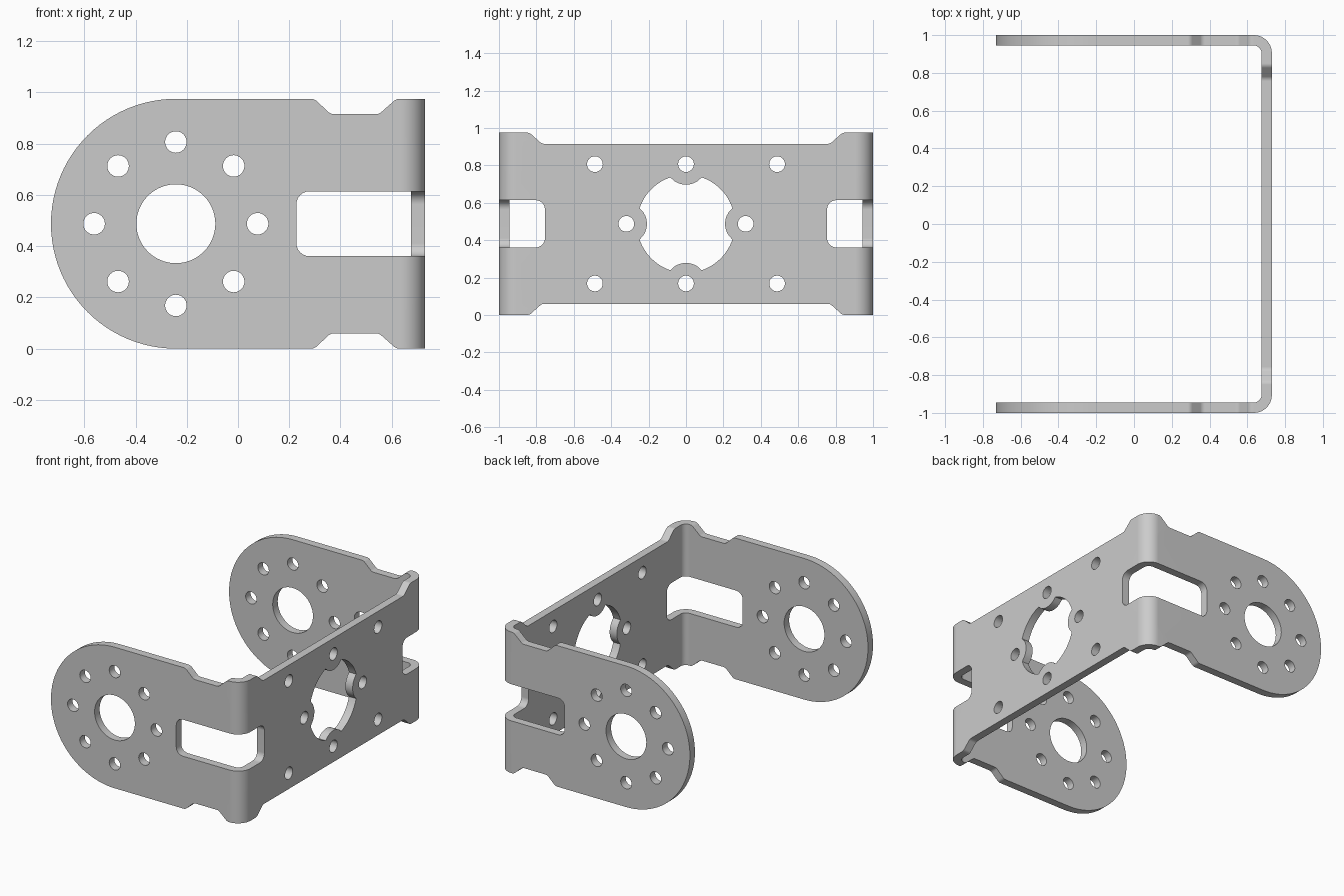
import bpy, bmesh
from math import pi, sin, cos, sqrt, radians
from mathutils import Vector

if "Cube" in bpy.data.objects:
    bpy.data.objects.remove(bpy.data.objects["Cube"])

# Sheet-metal dimensions
T = 0.055                      # thickness
X, Y = 0.73, 1.0               # outer half sizes
H = 0.4875                     # half height
R_OUT = 0.095                  # outer bend radius
RM = R_OUT - T / 2             # mid-sheet bend radius
B0 = Y - R_OUT                 # bend start on the flat sheet
B1 = B0 + RM * pi / 2          # bend end on the flat sheet
CX = -X + H                    # centre of the rounded ear
RING, HOLE = 0.319, 0.042      # bolt circle radius, bolt hole radius


def flat(x):
    """Position along the unfolded sheet of a point at x on the side ear."""
    return B1 + (X - R_OUT) - x


def circle(cx, cy, r, n=32):
    return [(cx + r * cos(2 * pi * i / n), cy + r * sin(2 * pi * i / n)) for i in range(n)]


def fillet(points, n=6):
    """Round polygon corners; each point is (u, v, radius)."""
    out = []
    for i, (u, v, r) in enumerate(points):
        p = Vector((u, v))
        if r == 0:
            out.append((u, v))
            continue
        a = (Vector(points[i - 1][:2]) - p).normalized()
        b = (Vector(points[(i + 1) % len(points)][:2]) - p).normalized()
        half = a.angle(b) / 2
        mid = (a + b).normalized()
        across = (b - a).normalized()
        centre = p + mid * (r / sin(half))
        sweep = pi / 2 - half
        for k in range(n + 1):
            t = sweep * (2 * k / n - 1)
            q = centre + (across * sin(t) - mid * cos(t)) * r
            out.append((q.x, q.y))
    return out


def fold(s, h, n):
    """Fold a flat sheet point into the U shape; n is the offset through the sheet."""
    a, side = abs(s), (1 if s >= 0 else -1)
    if a <= B0:
        x, y = X - T / 2 + n, a
    elif a < B1:
        th = (a - B0) / RM
        x, y = X - R_OUT + (RM + n) * cos(th), B0 + (RM + n) * sin(th)
    else:
        x, y = X - R_OUT - (a - B1), Y - T / 2 + n
    return Vector((x, side * y, h + H))


# Outer outline: relief notches beside each bend, round ears
low = H - 0.06
edge = [(0.77, low), (0.837, H), (flat(0.618), H), (flat(0.55), low),
        (flat(0.362), low), (flat(0.298), H)]
top = [(s, h, 0.035) for s, h in edge]
arc = [(flat(CX) + H * sin(pi * i / 48), H * cos(pi * i / 48), 0) for i in range(49)]
half = top + arc + [(s, -h, r) for s, h, r in reversed(top)]
loops = [fillet(half + [(-s, h, r) for s, h, r in reversed(half)])]


# Scalloped centre opening in the back plate
def scallop(a):
    phi = (a + pi / 4) % (pi / 2) - pi / 4
    k = 0.11 ** 2 - (RING * sin(phi)) ** 2
    return min(0.262, RING * cos(phi) - sqrt(k)) if k > 0 else 0.262


angles = [2 * pi * i / 96 for i in range(96)]
loops.append([(scallop(a) * cos(a), scallop(a) * sin(a)) for a in angles])

# Back plate bolt holes
for s, h in [(RING, 0), (-RING, 0)] + [(u, v) for u in (-0.487, 0, 0.487) for v in (-RING, RING)]:
    loops.append(circle(s, h, HOLE))

# Ears: bearing hole, ring of bolt holes, slot running round the bend
for side in (1, -1):
    c = side * flat(CX)
    loops.append(circle(c, 0, 0.154, 64))
    for i in range(8):
        loops.append(circle(c + RING * cos(i * pi / 4), RING * sin(i * pi / 4), HOLE))
    u0, u1, v = side * 0.754, side * flat(0.228), 0.1265
    loops.append(fillet([(u0, -v, 0.05), (u1, -v, 0.05), (u1, v, 0.05), (u0, v, 0.05)]))

# Fill the flat sheet
bm = bmesh.new()
for loop in loops:
    vs = [bm.verts.new((u, v, 0)) for u, v in loop]
    for i in range(len(vs)):
        bm.edges.new((vs[i - 1], vs[i]))
bmesh.ops.triangle_fill(bm, use_beauty=True, use_dissolve=False, edges=bm.edges[:], normal=(0, 0, 1))

# Crease lines across both bends
STEPS = 10
for side in (1, -1):
    for i in range(STEPS + 1):
        s = side * (B0 + (B1 - B0) * i / STEPS)
        bmesh.ops.bisect_plane(bm, geom=bm.verts[:] + bm.edges[:] + bm.faces[:], dist=1e-5,
                               plane_co=(s, 0, 0), plane_no=(1, 0, 0))

# Thicken, then fold
res = bmesh.ops.extrude_face_region(bm, geom=bm.faces[:], use_keep_orig=True)
upper = {g for g in res["geom"] if isinstance(g, bmesh.types.BMVert)}
for v in bm.verts:
    v.co = fold(v.co.x, v.co.y, T / 2 if v in upper else -T / 2)
bmesh.ops.recalc_face_normals(bm, faces=bm.faces[:])

mesh = bpy.data.meshes.new("u_bracket")
bm.to_mesh(mesh)
bm.free()
bracket = bpy.data.objects.new("u_bracket", mesh)
bpy.context.collection.objects.link(bracket)

grey = bpy.data.materials.new("grey metal")
grey.diffuse_color = (0.6, 0.6, 0.6, 1)
grey.use_nodes = True
grey.node_tree.nodes["Principled BSDF"].inputs["Base Color"].default_value = grey.diffuse_color
mesh.materials.append(grey)

# Smooth bends and holes, flat plates
bpy.context.view_layer.objects.active = bracket
bracket.select_set(True)
bpy.ops.object.shade_smooth_by_angle(angle=radians(30))
wn = bracket.modifiers.new("plate_normals", 'WEIGHTED_NORMAL')
wn.keep_sharp = True
